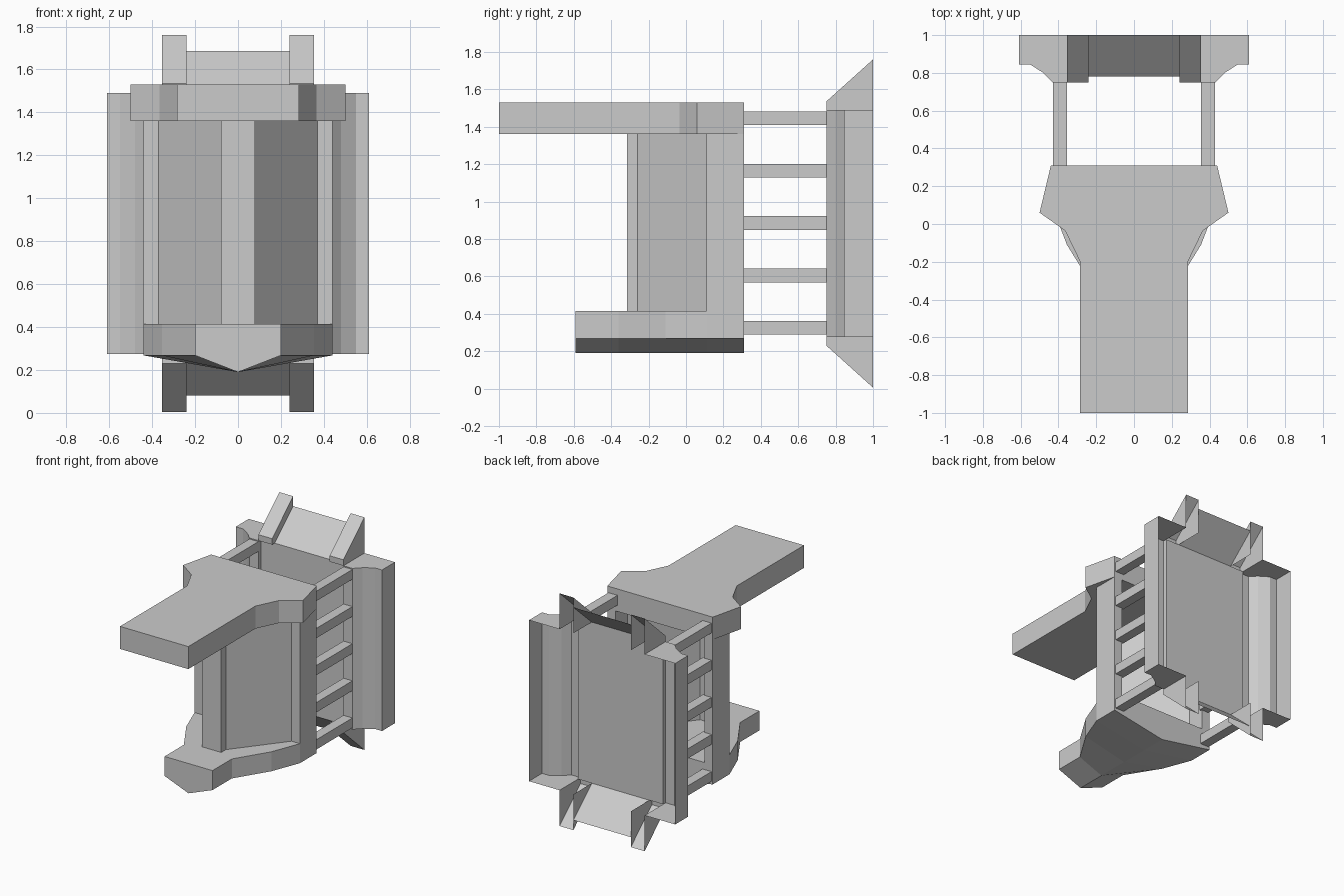
import bpy

if "Cube" in bpy.data.objects:
    bpy.data.objects.remove(bpy.data.objects["Cube"])


def make(name, verts, faces):
    me = bpy.data.meshes.new(name)
    me.from_pydata(verts, [], faces)
    me.update()
    ob = bpy.data.objects.new(name, me)
    bpy.context.collection.objects.link(ob)
    return ob


def mirrored(half):
    """Close an outline (x, y) running along +x by mirroring it over x = 0."""
    return half + [(-x, y) for x, y in reversed(half)]


def prism(name, outline, z0, z1):
    n = len(outline)
    verts = [(x, y, z) for z in (z0, z1) for x, y in outline]
    faces = [tuple(reversed(range(n))), tuple(range(n, 2 * n))]
    faces += [(i, (i + 1) % n, n + (i + 1) % n, n + i) for i in range(n)]
    return make(name, verts, faces)


def box(name, x0, x1, y0, y1, z0, z1):
    return prism(name, [(x0, y0), (x1, y0), (x1, y1), (x0, y1)], z0, z1)


# Upper slab with flared shoulders
prism("upper_slab", mirrored([(.285, -1), (.285, -.2), (.365, -.035),
                              (.5, .06), (.44, .31)]), 1.36, 1.53)

# Lower slab with a keel-shaped underside
profile = [(.2, -.59), (.2, -.36), (.355, -.11), (.44, .11), (.44, .31)]
verts, faces = [], []
for x, y in profile:
    verts += [(x, y, .415), (x, y, .268), (0, y, .19), (-x, y, .268), (-x, y, .415)]
for s in range(len(profile) - 1):
    for i in range(5):
        a, b = s * 5 + i, s * 5 + (i + 1) % 5
        faces.append((a, b, b + 5, a + 5))
faces += [(4, 3, 2, 1, 0), tuple(range(20, 25))]
make("lower_slab", verts, faces)

# Hollow core: front column, angled walls and rear posts
prism("core_wall", mirrored([(.08, -.315), (.08, -.26), (.37, .11), (.44, .11),
                             (.44, .31), (.37, .31), (.37, .17), (.05, -.24)]),
      .415, 1.36)

# Rungs joining the core to the back frame
for side in (-1, 1):
    for i in range(5):
        xs = sorted((side * .355, side * .43))
        zc = .325 + i * .28
        box("rung", xs[0], xs[1], .30, .75, zc - .037, zc + .037)

# Back frame: thin folded sheet, open at the rear, with end caps on the wings
ZLO, ZHI, ZMID = .275, 1.49, .8825
half = [(.61, 1), (.61, .845), (.55, .845), (.48, .80), (.43, .75),
        (.355, .75), (.355, .78)]
sheet = mirrored(half)
n = len(sheet)
make("back_frame", [(x, y, z) for z in (ZLO, ZHI) for x, y in sheet],
     [(i, i + 1, n + i + 1, n + i) for i in range(n - 1)])
cap = half[:-1] + [(.355, 1)]
for side in (-1, 1):
    for z in (ZLO, ZHI):
        make("frame_cap", [(side * x, y, z) for x, y in cap],
             [tuple(range(len(cap)))])

# Sloped hoods at both ends, flanked by raised hollow brackets
for flip in (1, -1):
    def fz(z):
        return ZMID + flip * (z - ZMID)

    make("hood", [(-.24, .78, fz(1.49)), (.24, .78, fz(1.49)),
                  (.24, 1, fz(1.685)), (-.24, 1, fz(1.685))], [(0, 1, 2, 3)])
    for side in (-1, 1):
        pts = [(.78, 1.49), (.75, 1.49), (.75, 1.535), (1, 1.76), (1, 1.49)]
        verts = [(side * x, y, fz(z)) for x in (.24, .355) for y, z in pts]
        make("hood_bracket", verts,
             [(0, 1, 2, 3, 4), (9, 8, 7, 6, 5),
              (0, 1, 6, 5), (1, 2, 7, 6), (2, 3, 8, 7)])
